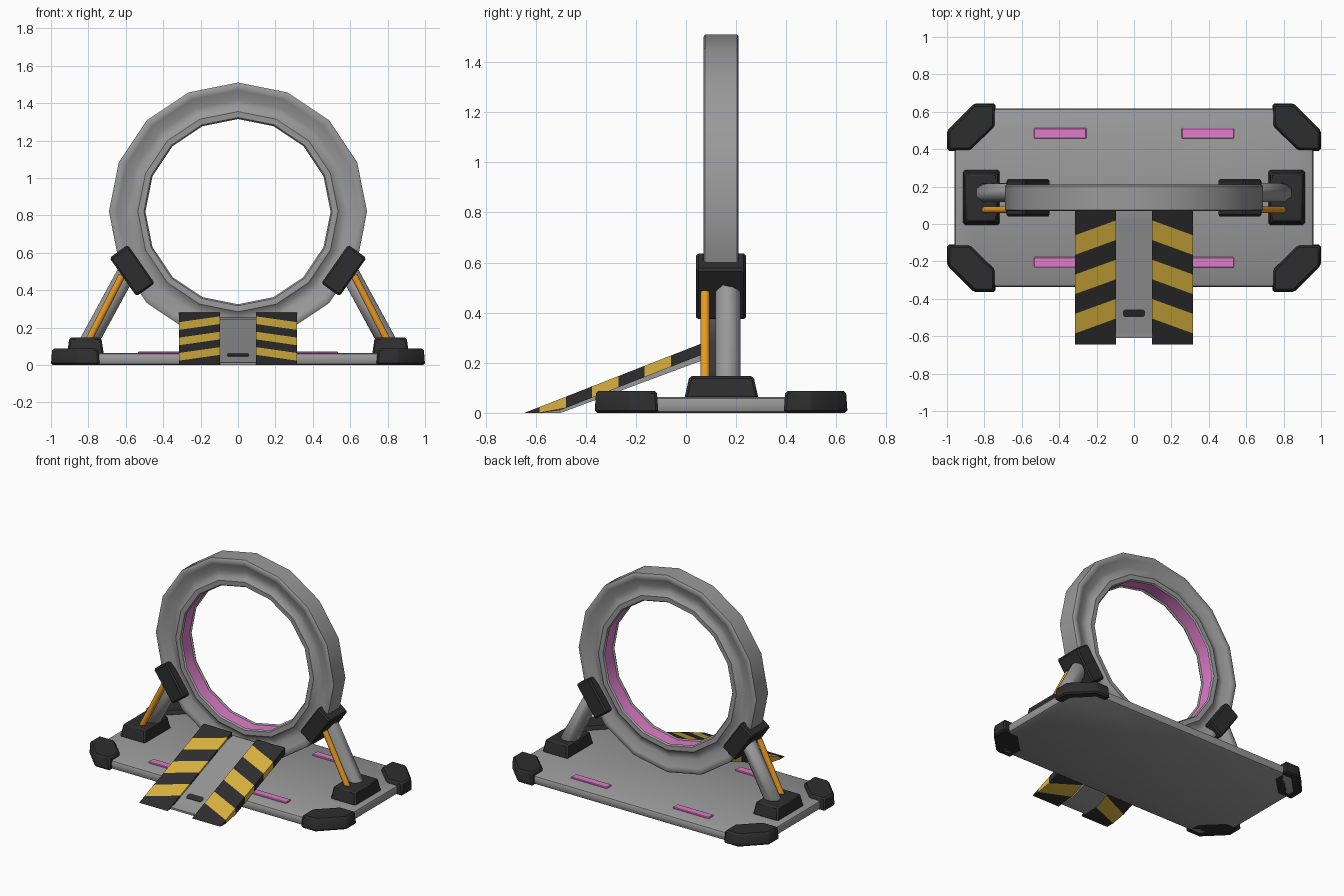
import bpy, bmesh, math
from mathutils import Vector, Matrix

if "Cube" in bpy.data.objects:
    bpy.data.objects.remove(bpy.data.objects["Cube"])

CY = 0.14  # y of the ring and base centre


def mat(name, rgb):
    m = bpy.data.materials.new(name)
    m.diffuse_color = (*rgb, 1)
    m.use_nodes = True
    m.node_tree.nodes["Principled BSDF"].inputs["Base Color"].default_value = m.diffuse_color
    return m


GREY = mat("grey_metal", (0.32, 0.32, 0.32))
BLACK = mat("black_rubber", (0.027, 0.027, 0.027))
YELLOW = mat("yellow_paint", (0.70, 0.45, 0.05))
ORANGE = mat("orange_tube", (0.80, 0.32, 0.015))
PINK = mat("pink_light", (0.73, 0.20, 0.58))


def finish(name, bm, mats, bevel=0, segments=1, angle=35):
    bmesh.ops.recalc_face_normals(bm, faces=bm.faces)
    if bevel:
        edges = [e for e in bm.edges if e.calc_face_angle(0) > 0.5]
        bmesh.ops.bevel(bm, geom=edges, offset=bevel, segments=segments,
                        affect='EDGES', profile=0.5)
    me = bpy.data.meshes.new(name)
    bm.to_mesh(me)
    bm.free()
    for m in mats:
        me.materials.append(m)
    me.shade_smooth()
    me.set_sharp_from_angle(angle=math.radians(angle))
    ob = bpy.data.objects.new(name, me)
    bpy.context.collection.objects.link(ob)
    return ob


def loft(bm, a, b, index=0):
    """Closed solid between two matching outlines."""
    va, vb = [bm.verts.new(p) for p in a], [bm.verts.new(p) for p in b]
    n = len(a)
    faces = [bm.faces.new(va[::-1]), bm.faces.new(vb)]
    for i in range(n):
        j = (i + 1) % n
        faces.append(bm.faces.new((va[i], va[j], vb[j], vb[i])))
    for f in faces:
        f.material_index = index


def prism(name, pts, z0, z1, m, taper=1.0, bevel=0, segments=1):
    cx = (min(p[0] for p in pts) + max(p[0] for p in pts)) / 2
    cy = (min(p[1] for p in pts) + max(p[1] for p in pts)) / 2
    bm = bmesh.new()
    loft(bm, [(x, y, z0) for x, y in pts],
         [(cx + (x - cx) * taper, cy + (y - cy) * taper, z1) for x, y in pts])
    return finish(name, bm, [m], bevel, segments)


def rect(x0, x1, y0, y1):
    return [(x0, y0), (x1, y0), (x1, y1), (x0, y1)]


def tube(name, p, q, r, sides, m, bevel=0):
    p, q = Vector(p), Vector(q)
    bm = bmesh.new()
    bmesh.ops.create_cone(bm, cap_ends=True, segments=sides, radius1=r, radius2=r,
                          depth=(q - p).length)
    bmesh.ops.rotate(bm, verts=bm.verts, matrix=Matrix.Rotation(math.pi / sides, 3, 'Z'))
    rot = (q - p).to_track_quat('Z', 'Y').to_matrix().to_4x4()
    bm.transform(Matrix.Translation((p + q) / 2) @ rot)
    if bevel:
        caps = [e for e in bm.edges if any(len(f.verts) > 4 for f in e.link_faces)]
        bmesh.ops.bevel(bm, geom=caps, offset=bevel, segments=1, affect='EDGES')
    return finish(name, bm, [m], angle=50)


# Base plate with cut corners and rounded edges
quarter = [(0.96, 0.345), (0.83, 0.478)]
plate = [(x, CY + y) for x, y in quarter]
plate += [(-x, CY + y) for x, y in quarter[::-1]]
plate += [(-x, CY - y) for x, y in quarter]
plate += [(x, CY - y) for x, y in quarter[::-1]]
prism("base_plate", plate, 0, 0.063, GREY, 1, 0.018, 2)

# Corner bumpers and floor lights
pad = [(0.74, 0.505), (0.855, 0.505), (1.0, 0.36), (1.0, 0.25), (0.877, 0.25), (0.74, 0.384)]
for sx in (-1, 1):
    for sy in (-1, 1):
        prism("corner_bumper", [(sx * x, CY + sy * y) for x, y in pad], 0, 0.088,
              BLACK, 0.95, 0.01)
        y = CY + sy * 0.345
        prism("floor_light", rect(sx * 0.255, sx * 0.535, y - 0.028, y + 0.028),
              0.055, 0.072, PINK, 1, 0.004)

# Sixteen-sided ring with grooved sides and a glowing inner band
half = [(0.505, 0.045), (0.495, 0.052), (0.503, 0.064), (0.535, 0.066), (0.56, 0.045),
        (0.597, 0.04), (0.648, 0.066), (0.66, 0.07), (0.682, 0.07), (0.69, 0.064)]
profile = half + [(r, -y) for r, y in half[::-1]]
N = 16
bm = bmesh.new()
rings = []
for i in range(N):
    a = 2 * math.pi * i / N
    rings.append([bm.verts.new((r * math.cos(a), CY + y, 0.82 + r * math.sin(a)))
                  for r, y in profile])
for i in range(N):
    a, b = rings[i], rings[(i + 1) % N]
    for k in range(len(profile)):
        j = (k + 1) % len(profile)
        f = bm.faces.new((a[k], a[j], b[j], b[k]))
        f.material_index = 1 if j == 0 else 0
finish("portal_ring", bm, [GREY, PINK], angle=40)

# Side supports: foot, strut, thin pipe and ring clamp
for s in (-1, 1):
    prism("support_foot", rect(s * 0.717, s * 0.915, -0.007, 0.29), 0.055, 0.147,
          BLACK, 0.86, 0.01)
    tube("support_strut", (s * 0.81, 0.168, 0.10), (s * 0.60, 0.168, 0.487), 0.054, 8,
         GREY, 0.012)
    tube("support_pipe", (s * 0.805, 0.076, 0.12), (s * 0.62, 0.076, 0.48), 0.02, 8, ORANGE)
    bm = bmesh.new()
    bmesh.ops.create_cube(bm, size=1)
    bm.transform(Matrix.Translation((s * 0.566, CY, 0.505))
                 @ Matrix.Rotation(s * math.radians(35), 4, 'Y')
                 @ Matrix.Diagonal((0.12, 0.20, 0.25, 1)))
    finish("ring_clamp", bm, [BLACK], 0.01)


# Ramp: two striped treads
def ramp_z(y):
    return 0.28 * (y + 0.645) / 0.715


def section(x, y):
    return (x, y, ramp_z(y)), (x, y, max(0, ramp_z(y) - 0.045))


inner = [0.07] + [0.02 - 0.105 * k for k in range(6)] + [-0.645]
outer = [0.07] + [-0.06 - 0.105 * k for k in range(6)] + [-0.645]
for s in (-1, 1):
    bm = bmesh.new()
    rows = []
    for yi, yo in zip(inner, outer):
        ti, bi = section(s * 0.095, yi)
        to, bo = section(s * 0.315, yo)
        rows.append([bm.verts.new(p) for p in (ti, to, bo, bi)])
    for k in range(len(rows) - 1):
        a, b = rows[k], rows[k + 1]
        for c in range(4):
            d = (c + 1) % 4
            bm.faces.new((a[c], a[d], b[d], b[c])).material_index = k % 2
    bm.faces.new(rows[0])
    bmesh.ops.remove_doubles(bm, verts=bm.verts, dist=0.0005)
    finish("ramp_tread", bm, [BLACK, YELLOW])

# Ramp centre bar with a dark slot
side = [(-0.61, 0.0), (-0.61, ramp_z(-0.61) + 0.0), (-0.57, ramp_z(-0.57) - 0.012),
        (0.02, ramp_z(0.02) - 0.015), (0.08, ramp_z(0.08) - 0.03), (0.08, 0.215), (-0.50, 0.0)]
bm = bmesh.new()
loft(bm, [(-0.1, y, z) for y, z in side], [(0.1, y, z) for y, z in side])
finish("ramp_centre", bm, [GREY])
bm = bmesh.new()
slot = [(-0.06, -0.485), (-0.05, -0.497), (0.05, -0.497), (0.06, -0.485),
        (0.06, -0.468), (0.05, -0.456), (-0.05, -0.456), (-0.06, -0.468)]
loft(bm, [(x, y, ramp_z(y) - 0.018) for x, y in slot],
     [(x, y, ramp_z(y) - 0.010) for x, y in slot])
finish("ramp_slot", bm, [BLACK])
